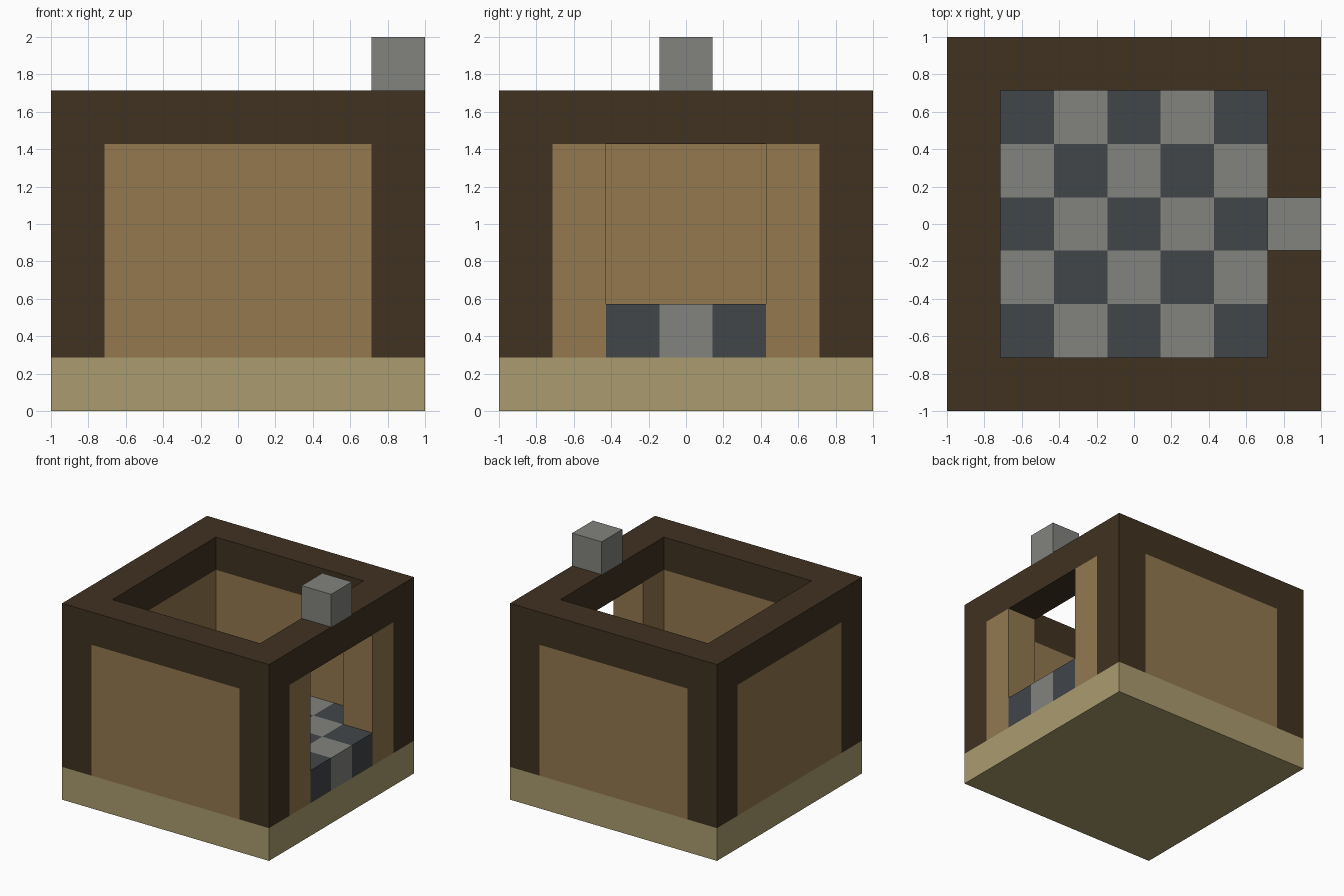
import bpy
import bmesh
from mathutils import Vector

default = bpy.data.objects.get("Cube")
if default:
    bpy.data.objects.remove(default, do_unlink=True)

U = 2 / 7  # one block; the model is seven blocks wide, deep and tall


def material(name, rgb):
    """Flat material from an 8-bit sRGB colour."""
    lin = [((c / 255 + 0.055) / 1.055) ** 2.4 for c in rgb]
    mat = bpy.data.materials.new(name)
    mat.use_nodes = True
    mat.diffuse_color = (*lin, 1)
    bsdf = mat.node_tree.nodes["Principled BSDF"]
    bsdf.inputs["Base Color"].default_value = (*lin, 1)
    bsdf.inputs["Roughness"].default_value = 0.9
    return mat


DARK_WOOD = material("dark wood", (64, 50, 33))
PLANK = material("plank", (147, 120, 79))
SAND = material("sand", (170, 156, 110))
STONE = material("light stone", (130, 131, 126))
SLATE = material("slate", (65, 70, 74))


def finish(name, bm, *mats):
    bmesh.ops.recalc_face_normals(bm, faces=bm.faces)
    mesh = bpy.data.meshes.new(name)
    bm.to_mesh(mesh)
    bm.free()
    for mat in mats:
        mesh.materials.append(mat)
    obj = bpy.data.objects.new(name, mesh)
    bpy.context.collection.objects.link(obj)


def box(name, mat, x, y, z):
    """Box from (low, high) ranges measured in blocks."""
    bm = bmesh.new()
    bmesh.ops.create_cube(bm, size=1)
    for v in bm.verts:
        v.co = Vector([(r[0] if c < 0 else r[1]) * U for c, r in zip(v.co, (x, y, z))])
    finish(name, bm, mat)


def raise_slab(bm, height):
    """Turn a flat sheet into a closed slab."""
    new = bmesh.ops.extrude_face_region(bm, geom=bm.faces[:], use_keep_orig=True)["geom"]
    verts = [g for g in new if isinstance(g, bmesh.types.BMVert)]
    bmesh.ops.translate(bm, verts=verts, vec=(0, 0, height))
    bmesh.ops.recalc_face_normals(bm, faces=bm.faces)


IN, OUT = 2.5, 3.5   # inner and outer faces of the walls
DOOR = 1.5           # half width of the doorway
WALL = (1, 5)        # wall height range

# Foundation
box("foundation", SAND, (-OUT, OUT), (-OUT, OUT), (0, 1))

# Chequered floor, running out through the doorway
bm = bmesh.new()
bmesh.ops.create_grid(bm, x_segments=7, y_segments=7, size=1)
outside = []
for f in bm.faces:
    c = f.calc_center_median() / U
    room = max(abs(c.x), abs(c.y)) < IN
    doorway = c.x > IN and abs(c.y) < DOOR
    if not (room or doorway):
        outside.append(f)
bmesh.ops.delete(bm, geom=outside, context="FACES")
bmesh.ops.translate(bm, verts=bm.verts, vec=(0, 0, U))
raise_slab(bm, U)
for f in bm.faces:
    cell = f.calc_center_median() / U - f.normal * 0.3
    f.material_index = (round(cell.x) + round(cell.y)) % 2
finish("chequered_floor", bm, SLATE, STONE)

# Corner posts
for sx, side in ((-1, "right"), (1, "left")):
    for sy, end in ((-1, "front"), (1, "back")):
        box(f"{end}_{side}_post", DARK_WOOD,
            sorted((sx * IN, sx * OUT)), sorted((sy * IN, sy * OUT)), WALL)

# Plank walls, with a doorway between two panels on the left side
box("front_wall", PLANK, (-IN, IN), (-OUT, -IN), WALL)
box("back_wall", PLANK, (-IN, IN), (IN, OUT), WALL)
box("right_wall", PLANK, (-OUT, -IN), (-IN, IN), WALL)
box("door_front_panel", PLANK, (IN, OUT), (-IN, -DOOR), WALL)
box("door_back_panel", PLANK, (IN, OUT), (DOOR, IN), WALL)

# Open beam frame on top of the walls
bm = bmesh.new()
corners = ((-1, -1), (1, -1), (1, 1), (-1, 1))
outer, inner = [[bm.verts.new((x * r * U, y * r * U, WALL[1] * U)) for x, y in corners]
                for r in (OUT, IN)]
for i in range(4):
    j = (i + 1) % 4
    bm.faces.new((outer[i], outer[j], inner[j], inner[i]))
raise_slab(bm, U)
finish("top_beam_frame", bm, DARK_WOOD)

# Stone block above the doorway
box("stone_block", STONE, (IN, OUT), (-0.5, 0.5), (6, 7))
